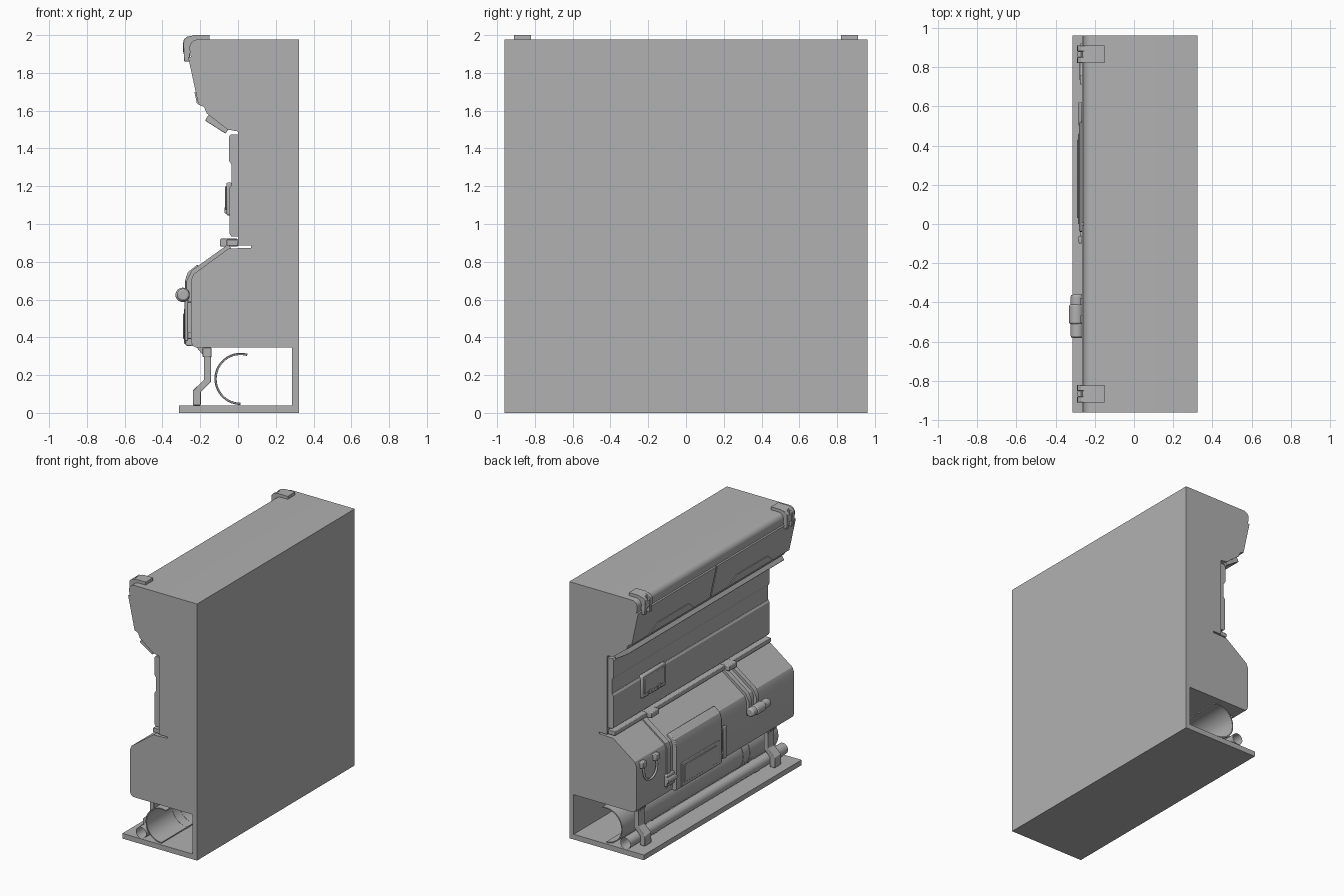
import bpy, bmesh
from math import radians, sin, cos

if "Cube" in bpy.data.objects:
    bpy.data.objects.remove(bpy.data.objects["Cube"])


def finish(ob, bevel=0.0):
    if bevel:
        m = ob.modifiers.new("bevel", 'BEVEL')
        m.width, m.segments, m.limit_method = bevel, 2, 'ANGLE'
        m.angle_limit = radians(40)
    bpy.ops.object.select_all(action='DESELECT')
    ob.select_set(True)
    bpy.context.view_layer.objects.active = ob
    bpy.ops.object.shade_smooth_by_angle(angle=radians(30))
    return ob


def slab(name, pts, vec, bevel=0.0):
    """Extrude a flat outline of 3D points along a vector."""
    bm = bmesh.new()
    f = bm.faces.new([bm.verts.new(p) for p in pts])
    r = bmesh.ops.extrude_face_region(bm, geom=[f])
    bmesh.ops.translate(bm, vec=vec,
                        verts=[v for v in r["geom"] if isinstance(v, bmesh.types.BMVert)])
    bmesh.ops.recalc_face_normals(bm, faces=bm.faces)
    me = bpy.data.meshes.new(name)
    bm.to_mesh(me)
    bm.free()
    ob = bpy.data.objects.new(name, me)
    bpy.context.collection.objects.link(ob)
    return finish(ob, bevel)


def prism(name, pts, y0, y1, bevel=0.0):
    """Extrude an (x, z) profile along y."""
    return slab(name, [(x, y0, z) for x, z in pts], (0, y1 - y0, 0), bevel)


def box(name, x0, x1, y0, y1, z0, z1, bevel=0.0):
    return prism(name, [(x0, z0), (x1, z0), (x1, z1), (x0, z1)], y0, y1, bevel)


def rod(name, x, z, r, y0, y1, cap='NGON', bevel=0.0):
    """Cylinder lying along y."""
    bpy.ops.mesh.primitive_cylinder_add(vertices=24, radius=r, depth=y1 - y0, end_fill_type=cap,
                                        location=(x, (y0 + y1) / 2, z), rotation=(radians(90), 0, 0))
    bpy.context.object.name = name
    return finish(bpy.context.object, bevel)


def tube(name, pts, r):
    """Round bar following a path of points."""
    cu = bpy.data.curves.new(name, 'CURVE')
    cu.dimensions, cu.bevel_depth, cu.bevel_resolution, cu.use_fill_caps = '3D', r, 2, True
    sp = cu.splines.new('POLY')
    sp.points.add(len(pts) - 1)
    for p, c in zip(sp.points, pts):
        p.co = (*c, 1)
    ob = bpy.data.objects.new(name, cu)
    bpy.context.collection.objects.link(ob)


def arc(cx, cz, r, a0, a1, n):
    return [(cx + r * cos(radians(a0 + (a1 - a0) * i / n)),
             cz + r * sin(radians(a0 + (a1 - a0) * i / n))) for i in range(n + 1)]


L = 0.96

# Main wall body: back wall, overhead hood, lower casing and floor plate in one profile
prism("wall_body", [(.323, 0), (.323, 1.977)] + arc(-.212, 1.932, .045, 90, 190, 6) + [
    (-.205, 1.63), (-.18, 1.62), (-.165, 1.585), (-.055, 1.50), (0, 1.49), (0, .885),
    (.07, .885), (.07, .874), (-.05, .87), (-.235, .735), (-.25, .70), (-.25, .38),
    (-.24, .355), (-.22, .345), (.285, .345), (.285, .04), (-.313, .04), (-.313, 0)], -L, L)

# Hood: two front flaps and trapezoid pull plates
def slope(z, off):
    return -.257 + (1.87 - z) * .217 - off

for s in (-1, 1):
    y0, y1 = sorted((s * .006, s * L))
    prism("hood_flap", [(slope(1.885, .004), 1.885), (slope(1.63, .004), 1.63),
                        (-.19, 1.63), (-.23, 1.885)], y0, y1)
    slab("pull_plate", [(slope(z, .011), s * .48 + d, z) for d, z in
                        ((-.27, 1.637), (.27, 1.637), (.19, 1.70), (-.19, 1.70))], (.012, 0, 0))

# Light strip under the hood
prism("light_strip", [(-.175, 1.548), (-.152, 1.583), (-.045, 1.512), (-.066, 1.478)], -.95, .95, .004)

# Top clamps with forked front and a knob
for s in (-1, 1):
    c = s * .865
    prism("clamp_top", [(-.15, 1.97), (-.15, 2), (-.235, 2), (-.262, 1.99), (-.272, 1.95),
                        (-.25, 1.93), (-.22, 1.97)], c - .045, c + .045)
    for d in (-.03, .03):
        prism("clamp_prong", [(-.23, 1.998), (-.27, 1.992), (-.288, 1.975), (-.29, 1.95),
                              (-.285, 1.86), (-.258, 1.86), (-.25, 1.93)], c + d - .015, c + d + .015, .003)
    bpy.ops.mesh.primitive_cylinder_add(vertices=16, radius=.025, depth=.05, location=(-.265, c, 1.935))
    bpy.context.object.name = "clamp_knob"
    finish(bpy.context.object)

# Middle wall panelling in three bands
prism("panel_upper", [(0, 1.475), (-.038, 1.475), (-.048, 1.462), (-.048, 1.335), (-.035, 1.315), (0, 1.315)], -.95, .95)
box("panel_middle", -.034, 0, -.95, .95, 1.205, 1.315)
prism("panel_lower", [(0, 1.205), (-.036, 1.205), (-.046, 1.19), (-.046, .95), (-.036, .935), (0, .935)], -.95, .95)

# Small wall box with raised lid and two latches
box("wall_box", -.062, -.03, .33, .62, 1.045, 1.22, .01)
box("wall_box_lid", -.068, -.05, .35, .60, 1.075, 1.20, .004)
for y in (.42, .53):
    box("wall_box_latch", -.071, -.05, y - .018, y + .018, 1.055, 1.09, .004)

# Rail above the casing with bracket blocks
box("casing_rail", -.06, .0, -.95, .95, .885, .918, .004)
for y in (.51, -.44):
    box("rail_bracket", -.095, .0, y - .05, y + .05, .88, .922, .006)

# Casing straps: one flat band and the two arms carrying the lever handle
def strap(name, y0, y1, low, t):
    prism(name, [(-.03, .86), (-.05, .872 + t), (-.245, .732 + t), (-.25 - t, .70), (-.25 - t, low + .02),
                 (-.25 - t / 2, low), (-.22, low), (-.22, .68)], y0, y1)

strap("casing_band", .555, .60, .40, .010)
for y in (-.395, -.485):
    strap("handle_arm", y - .018, y + .018, .59, .022)

# Lever handle
rod("handle_bar", -.29, .625, .033, -.58, -.36, bevel=.01)
rod("handle_grip", -.293, .625, .038, -.51, -.41, bevel=.008)

# Control box with a framed lower panel
prism("control_box", [(-.24, .355), (-.275, .355), (-.28, .37), (-.28, .70), (-.265, .745),
                      (-.215, .785), (-.195, .765), (-.24, .70)], -.04, .52, .006)
box("control_frame", -.286, -.27, .0, .46, .365, .55, .004)
box("control_screen", -.29, -.28, .03, .43, .39, .525, .003)
box("control_latch", -.27, -.24, .52, .62, .42, .51, .006)
rod("latch_barrel", -.255, .465, .028, .50, .62, bevel=.005)
box("side_bar", -.282, -.265, -.10, -.06, .38, .63, .006)
for z in (.41, .60):
    box("side_bar_mount", -.275, -.24, -.095, -.03, z - .018, z + .018, .004)

# Hanging D handle with two mounts
bow = [(-.268, y, z) for y, z in arc(.815, .64, .08, 180, 360, 12)]
tube("ring_handle", [(-.262, .735, .70)] + bow + [(-.262, .895, .70)], .009)
for y in (.735, .895):
    box("ring_mount", -.275, -.24, y - .025, y + .025, .675, .725, .006)

# Open conduit trough and its rings
def trough(name, r, t, y0, y1):
    prism(name, arc(.013, .18, r, 74, 270, 28) + arc(.013, .18, r - t, 270, 74, 28), y0, y1)

trough("conduit_trough", .135, .008, -.95, .95)
for y in (-.62, -.54):
    trough("conduit_ring", .138, .012, y - .02, y + .02)

# Small pipe with collars
rod("small_pipe", -.155, .086, .043, -L, L, cap='NOTHING')
for y in (-.88, -.6, .65):
    rod("pipe_collar", -.155, .086, .046, y - .03, y + .03, cap='NOTHING')

# Cranked support brackets under the casing
for y in (-.78, .80):
    prism("support_bracket", [(-.22, .348), (-.18, .30), (-.18, .175), (-.238, .12), (-.238, .04),
                              (-.197, .04), (-.197, .11), (-.143, .165), (-.143, .348)],
          y - .04, y + .04, .004)
    box("bracket_band", -.187, -.14, y - .047, y + .047, .295, .345, .004)

# One dark grey painted finish for everything
mat = bpy.data.materials.new("dark_grey_paint")
mat.diffuse_color = (.44, .44, .44, 1)
mat.use_nodes = True
mat.node_tree.nodes["Principled BSDF"].inputs["Base Color"].default_value = mat.diffuse_color
for ob in bpy.data.objects:
    ob.data.materials.append(mat)
